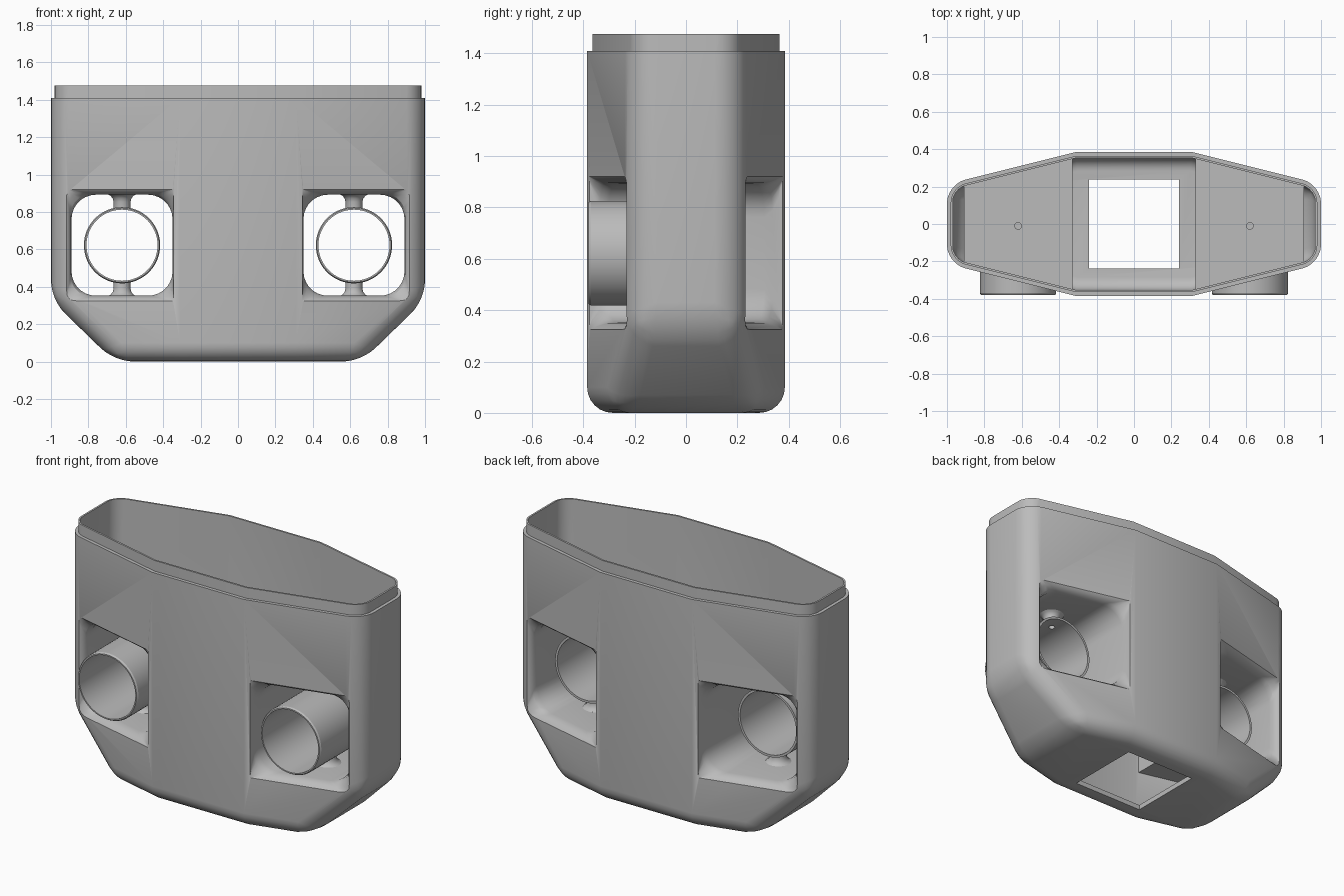
import bpy, bmesh, math
from mathutils import Matrix, Vector

if "Cube" in bpy.data.objects:
    bpy.data.objects.remove(bpy.data.objects["Cube"])

CX, CZ = 0.62, 0.622          # centre of each window and tube
PIN_Y, PIN_R = -0.01, 0.018   # wire hole above each tube

grey = bpy.data.materials.new("plain grey")
grey.diffuse_color = (0.5, 0.5, 0.5, 1)
grey.use_nodes = True
grey.node_tree.nodes["Principled BSDF"].inputs["Base Color"].default_value = grey.diffuse_color


def surf(x, y_mid=0.385):
    """Half depth of the tapered plan at x."""
    return y_mid - 0.25 * (x - 0.31)


def make(name, bm):
    bmesh.ops.recalc_face_normals(bm, faces=bm.faces[:])
    me = bpy.data.meshes.new(name)
    bm.to_mesh(me)
    bm.free()
    me.materials.append(grey)
    ob = bpy.data.objects.new(name, me)
    bpy.context.collection.objects.link(ob)
    return ob


def boolean(ob, tool, op):
    m = ob.modifiers.new("cut", 'BOOLEAN')
    m.operation, m.object, m.solver = op, tool, 'EXACT'
    bpy.context.view_layer.objects.active = ob
    bpy.ops.object.modifier_apply(modifier=m.name)
    bpy.data.objects.remove(tool)


def hull(name, d, top):
    """Tapered body with chamfered lower corners, inset by d, rounded edges."""
    ym = 0.385 - 1.03 * d
    xe, xb, zc = 1 - d, 0.66 - 0.41 * d, 0.33 + 0.41 * d
    bm = bmesh.new()
    for x, z in ((0.31, d), (0.31, top), (xb, d), (xe, zc), (xe, top)):
        for sx in (1, -1):
            for sy in (1, -1):
                bm.verts.new((sx * x, sy * surf(x, ym), z))
    bmesh.ops.convex_hull(bm, input=bm.verts[:])
    bmesh.ops.dissolve_limit(bm, angle_limit=0.02, verts=bm.verts[:], edges=bm.edges[:])

    def rounded(e):
        a, b = (v.co for v in e.verts)
        on_top = min(a.z, b.z) > top - 0.001
        mid_fold = abs(a.x - b.x) < 0.001 and abs(a.x) < 0.4 and abs(a.z - b.z) > 0.1
        return not (on_top or mid_fold)
    bmesh.ops.bevel(bm, geom=[e for e in bm.edges if rounded(e)], offset=0.1 - d,
                    segments=6, profile=0.5, affect='EDGES', clamp_overlap=True)
    return make(name, bm)


def box(name, x0, x1, y0, y1, z0, z1):
    bm = bmesh.new()
    bmesh.ops.create_cube(bm, size=1)
    for v in bm.verts:
        v.co = Vector(((x0 + x1) / 2 + v.co.x * (x1 - x0),
                       (y0 + y1) / 2 + v.co.y * (y1 - y0),
                       (z0 + z1) / 2 + v.co.z * (z1 - z0)))
    return make(name, bm)


def lathe(name, profile, matrix, n=64):
    """Closed (radius, height) loop turned about z, then placed by matrix."""
    bm = bmesh.new()
    rings = []
    for i in range(n):
        a = 2 * math.pi * i / n
        rings.append([bm.verts.new(matrix @ Vector((r * math.cos(a), r * math.sin(a), h)))
                      for r, h in profile])
    k = len(profile)
    for i in range(n):
        p, q = rings[i], rings[(i + 1) % n]
        for j in range(k):
            bm.faces.new((p[j], q[j], q[(j + 1) % k], p[(j + 1) % k]))
    return make(name, bm)


def pin(sx):
    bm = bmesh.new()
    bmesh.ops.create_cone(bm, cap_ends=True, segments=24, radius1=PIN_R, radius2=PIN_R, depth=0.3,
                          matrix=Matrix.Translation((sx * CX, PIN_Y, 0.87)))
    return make("pin_cutter", bm)


def window(sx):
    """Rounded tunnel that flares to a squarer opening at both outer walls."""
    flare = [(0.05, 0.33, 0.02), (0, 0.298, 0.03), (-0.015, 0.285, 0.07),
             (-0.04, 0.274, 0.11), (-0.07, 0.27, 0.13)]
    bm = bmesh.new()
    rings = []
    for sy, steps in ((-1, flare), (1, flare[::-1])):
        for t, h, r in steps:
            ring = []
            for c in range(4):
                for i in range(8):
                    a = math.pi / 2 * (c + i / 7)
                    ux = 1 if c in (0, 3) else -1
                    uz = 1 if c < 2 else -1
                    x = max(CX + ux * (h - r) + r * math.cos(a), 0.346)
                    z = CZ + uz * (h - r) + r * math.sin(a)
                    ring.append(bm.verts.new((sx * x, sy * (surf(x) + t), z)))
            rings.append(ring)
    for p, q in zip(rings, rings[1:]):
        for j in range(len(p)):
            k = (j + 1) % len(p)
            bm.faces.new((p[j], p[k], q[k], q[j]))
    bm.faces.new(rings[0])
    bm.faces.new(rings[-1])
    return make("window_cutter", bm)


# Housing with a stepped lip, hollowed around the two window sleeves
housing = hull("housing", 0, 1.41)
boolean(housing, hull("lip", 0.02, 1.475), 'UNION')
cavity = hull("cavity", 0.031, 1.6)
for s in (1, -1):
    x0, x1 = sorted((s * 0.328, s * 0.91))
    boolean(cavity, box("sleeve", x0, x1, -0.6, 0.6, 0.332, 0.914), 'DIFFERENCE')
boolean(housing, cavity, 'DIFFERENCE')

# Square opening in the floor
boolean(housing, box("floor_cutter", -0.24, 0.24, -0.238, 0.238, -0.2, 0.2), 'DIFFERENCE')

# Windows and wire holes
for s in (1, -1):
    boolean(housing, window(s), 'DIFFERENCE')
    boolean(housing, pin(s), 'DIFFERENCE')
parts = [housing]

# Tubes hung on flared struts
tube_profile = [(0.19, 0.38), (0.198, 0.38), (0.204, 0.37), (0.204, -0.09), (0.19, -0.09)]
strut_profile = [(PIN_R, 0.193), (0.045, 0.193), (0.045, 0.232), (0.05, 0.25),
                 (0.06, 0.263), (0.075, 0.272), (PIN_R, 0.272)]
for s, side in ((1, "right"), (-1, "left")):
    place = Matrix.Translation((s * CX, 0, CZ)) @ Matrix.Rotation(math.pi / 2, 4, 'X')
    tube = lathe(side + "_tube", tube_profile, place)
    boolean(tube, pin(s), 'DIFFERENCE')
    parts.append(tube)
    for end, turn in (("upper", 0), ("lower", math.pi)):
        place = Matrix.Translation((s * CX, PIN_Y, CZ)) @ Matrix.Rotation(turn, 4, 'X')
        parts.append(lathe(f"{side}_{end}_strut", strut_profile, place, 32))

# Smooth rounded faces, keep hard edges
bpy.ops.object.select_all(action='DESELECT')
for ob in parts:
    ob.select_set(True)
bpy.context.view_layer.objects.active = housing
bpy.ops.object.shade_smooth_by_angle(angle=math.radians(30))
